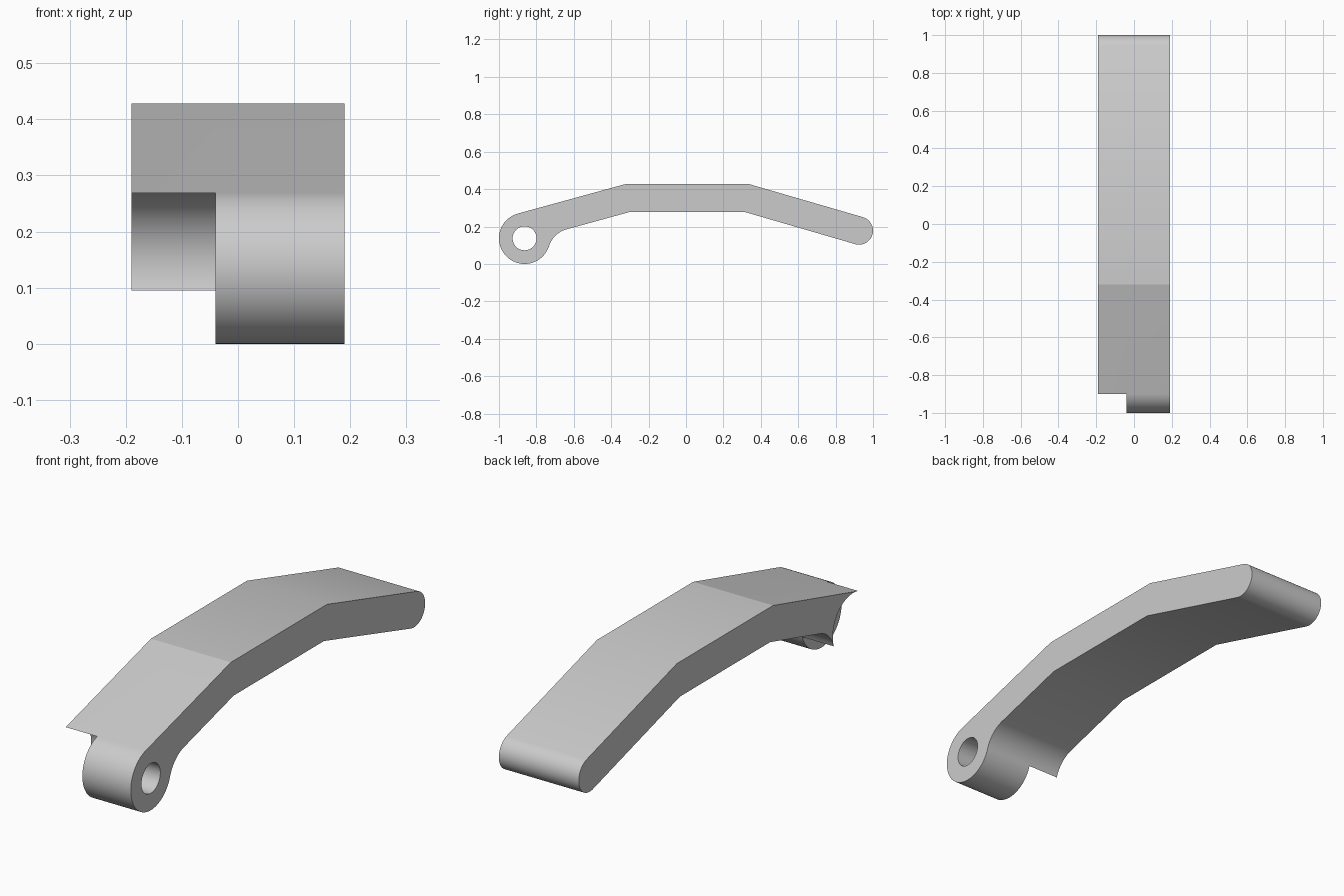
import bpy
import bmesh
from math import sin, cos, acos, pi, radians

if "Cube" in bpy.data.objects:
    bpy.data.objects.remove(bpy.data.objects["Cube"], do_unlink=True)

# Main dimensions, profile drawn in the y-z plane
HALF_WIDTH, STEP_X = 0.19, -0.04
THICK = 0.15
EYE = (-0.863, 0.137)
EYE_R, BORE_R, FILLET_R = 0.137, 0.064, 0.137
TIP, TIP_R = (0.925, 0.178), THICK / 2
FRONT, BACK = radians(15.3), radians(16.2)


def arc(centre, radius, start, end, steps):
    angles = [start + (end - start) * i / steps for i in range(steps + 1)]
    return [(centre[0] + radius * cos(a), centre[1] + radius * sin(a)) for a in angles]


# Where the eye meets the arm: tangent on top, fillet underneath
top_angle = pi / 2 + FRONT
inset = THICK - EYE_R
low_angle = FRONT - pi / 2 + acos((FILLET_R + inset) / (EYE_R + FILLET_R))
reach = EYE_R + FILLET_R
fillet_centre = (EYE[0] + reach * cos(low_angle), EYE[1] + reach * sin(low_angle))

socket = arc(EYE, EYE_R, low_angle, top_angle, 28)
fillet = arc(fillet_centre, FILLET_R, top_angle, low_angle + pi, 20)
tip = arc(TIP, TIP_R, pi / 2 - BACK, -pi / 2 - BACK, 32)
bends_top = [(-0.32, 0.428), (0.333, 0.428)]
bends_low = [(0.313, 0.278), (-0.30, 0.278)]
# Outline begins with the concave socket and runs clockwise over the arm
outline = socket + bends_top + tip + bends_low + fillet[:-1]
socket_edges = len(socket) - 1

bm = bmesh.new()


def ring(points, x):
    return [bm.verts.new((x, y, z)) for y, z in points]


def wall(a, b, first, last):
    n = len(a)
    for i in range(first, last):
        j = (i + 1) % n
        bm.faces.new((a[i], a[j], b[j], b[i]))


# Arm, full width, with the socket open only on the stepped side
arm = [ring(outline, x) for x in (-HALF_WIDTH, STEP_X, HALF_WIDTH)]
count = len(outline)
wall(arm[0], arm[1], 0, count)
wall(arm[1], arm[2], socket_edges, count)
bm.faces.new(arm[0])
bm.faces.new(arm[2])

# Hinge eye, fused to the arm along the socket
outer = arc(EYE, EYE_R, top_angle, low_angle + 2 * pi, 52)[1:-1]
circle = [arm[k][:len(socket)] + ring(outer, x)
          for k, x in ((1, STEP_X), (2, HALF_WIDTH))]
n = len(circle[0])
wall(circle[0], circle[1], socket_edges, n)

# Bore and the flat cheeks around it
scale = BORE_R / EYE_R
bore_points = [(EYE[0] + (v.co.y - EYE[0]) * scale,
                EYE[1] + (v.co.z - EYE[1]) * scale) for v in circle[0]]
bore = [ring(bore_points, x) for x in (STEP_X, HALF_WIDTH)]
wall(bore[0], bore[1], 0, n)
for rim, hole in zip(circle, bore):
    wall(rim, hole, 0, n)

bmesh.ops.recalc_face_normals(bm, faces=bm.faces[:])

# Smooth curved walls, sharp rims and a sharp front bend
for face in bm.faces:
    face.smooth = True
for edge in bm.edges:
    edge.smooth = edge.is_manifold and edge.calc_face_angle(0) < radians(30)
crease = {a[len(socket)] for a in arm}
for edge in bm.edges:
    if all(v in crease for v in edge.verts):
        edge.smooth = False

mesh = bpy.data.meshes.new("lever_arm")
bm.to_mesh(mesh)
bm.free()
lever = bpy.data.objects.new("lever_arm", mesh)
bpy.context.collection.objects.link(lever)

# Single plain grey
grey = bpy.data.materials.new("light_grey")
grey.use_nodes = True
colour = (0.6, 0.6, 0.6, 1)
grey.diffuse_color = colour
grey.node_tree.nodes["Principled BSDF"].inputs["Base Color"].default_value = colour
mesh.materials.append(grey)
